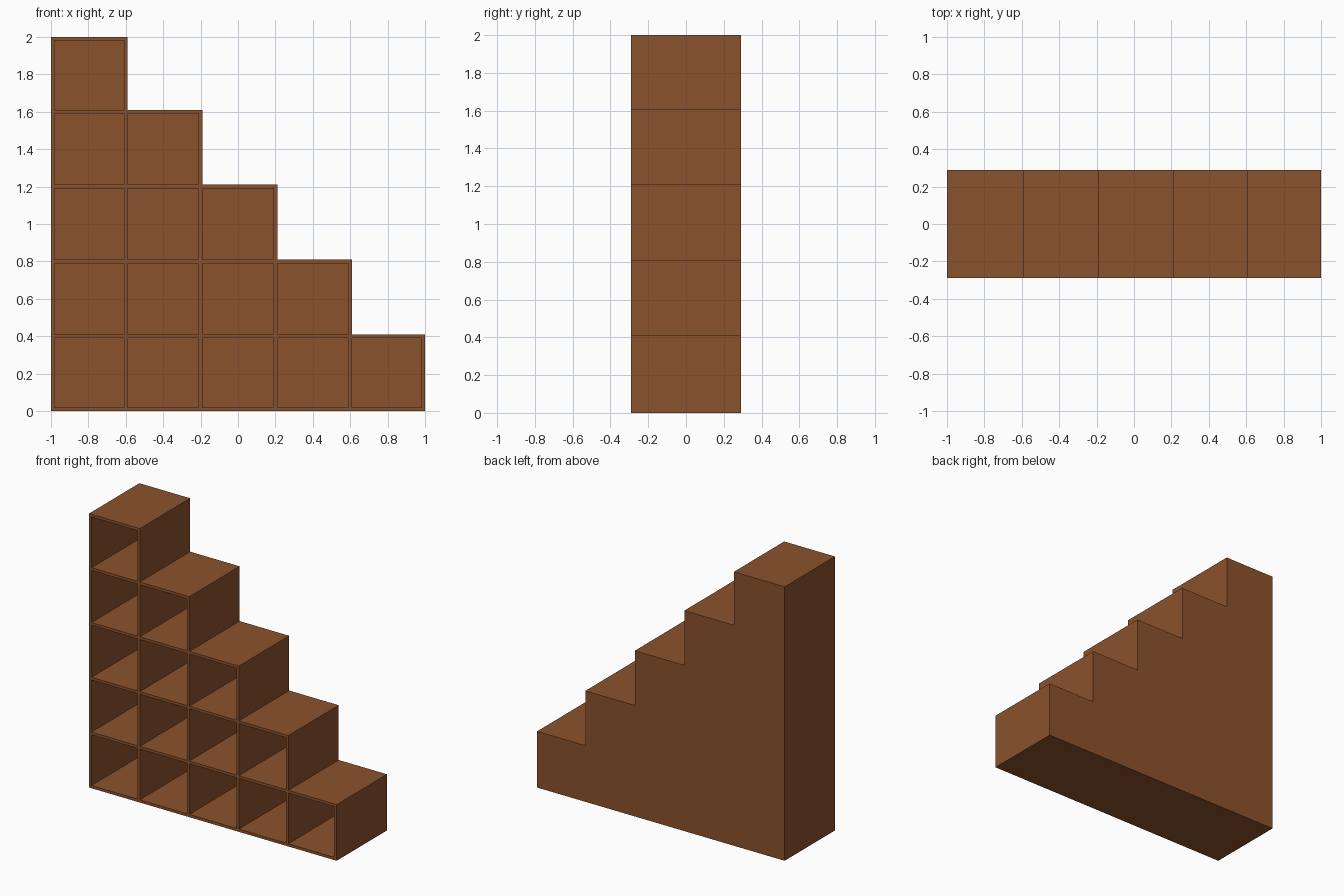
import bpy, bmesh, math

if "Cube" in bpy.data.objects:
    bpy.data.objects.remove(bpy.data.objects["Cube"])

N = 5                      # columns and rows of cubbies
T = 0.02                   # board thickness
FRONT, BACK = -0.29, 0.29

wood = bpy.data.materials.new("brown wood")
wood.diffuse_color = (0.26, 0.084, 0.026, 1)
wood.use_nodes = True
wood.node_tree.nodes["Principled BSDF"].inputs["Base Color"].default_value = wood.diffuse_color


def board_lines(start):
    """Both edges of every board along an axis of length 2."""
    lines = [start, start + T]
    for k in range(1, N):
        lines += [start + 0.4 * k - T / 2, start + 0.4 * k + T / 2]
    return lines + [start + 2 - T, start + 2]


xs, zs = board_lines(-1), board_lines(0)
CELLS = len(xs) - 1


def surface_y(i, j):
    """Front surface of a grid cell: board, cubby back, or empty space."""
    if i < 0 or j < 0 or i >= CELLS or j >= CELLS:
        return BACK
    step = max(0, (i - 1) // 2)
    if j > CELLS - 1 - 2 * step:
        return BACK
    return BACK - T if i % 2 and j % 2 else FRONT


bm = bmesh.new()


def quad(*points):
    bm.faces.new([bm.verts.new(p) for p in points])


# Front boards, cubby backs and rear panel
for i in range(CELLS):
    for j in range(CELLS):
        y = surface_y(i, j)
        if y < BACK:
            x0, x1, z0, z1 = xs[i], xs[i + 1], zs[j], zs[j + 1]
            for d in (y, BACK):
                quad((x0, d, z0), (x1, d, z0), (x1, d, z1), (x0, d, z1))

# Upright and shelf sides wherever neighbouring depths differ
for a in range(CELLS + 1):
    for b in range(CELLS):
        p, q = surface_y(a - 1, b), surface_y(a, b)
        if p != q:
            x, z0, z1 = xs[a], zs[b], zs[b + 1]
            quad((x, p, z0), (x, q, z0), (x, q, z1), (x, p, z1))
        p, q = surface_y(b, a - 1), surface_y(b, a)
        if p != q:
            z, x0, x1 = zs[a], xs[b], xs[b + 1]
            quad((x0, p, z), (x0, q, z), (x1, q, z), (x1, p, z))

bmesh.ops.remove_doubles(bm, verts=bm.verts[:], dist=0.0001)
bmesh.ops.recalc_face_normals(bm, faces=bm.faces[:])

mesh = bpy.data.meshes.new("stepped_cubby_shelf")
bm.to_mesh(mesh)
bm.free()
mesh.materials.append(wood)
shelf = bpy.data.objects.new("stepped_cubby_shelf", mesh)
bpy.context.collection.objects.link(shelf)
